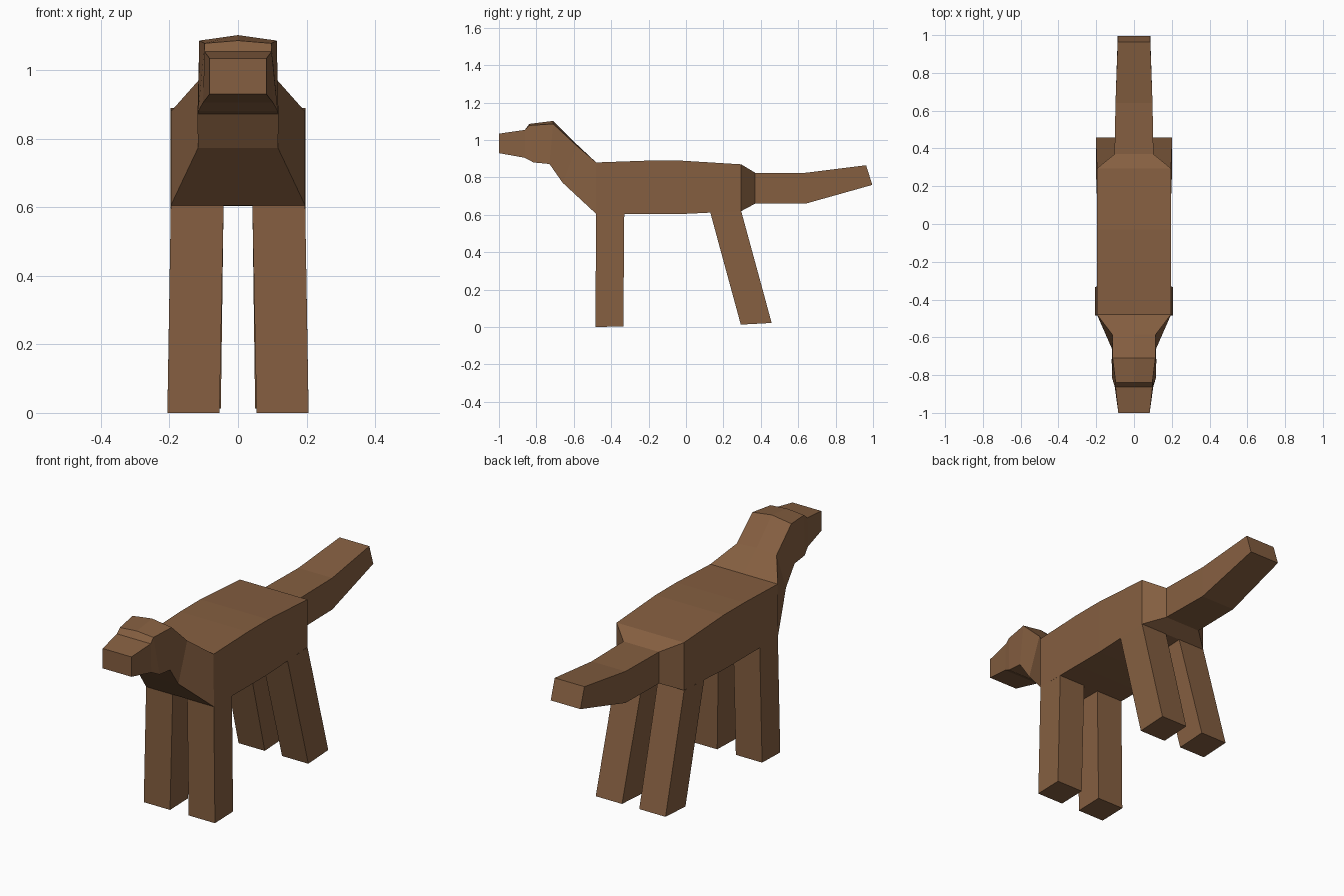
import bpy
import bmesh

cube = bpy.data.objects.get("Cube")
if cube:
    bpy.data.objects.remove(cube, do_unlink=True)

# Single brown coat
coat = bpy.data.materials.new("brown coat")
coat.use_nodes = True
BROWN = (0.235, 0.114, 0.052, 1.0)
coat.diffuse_color = BROWN
coat.node_tree.nodes["Principled BSDF"].inputs["Base Color"].default_value = BROWN


def loft(name, rings, cap_start=True, cap_end=True):
    """Skin a row of closed rings and cap the chosen ends."""
    bm = bmesh.new()
    loops = [[bm.verts.new(p) for p in ring] for ring in rings]
    for a, b in zip(loops, loops[1:]):
        for i in range(len(a)):
            j = (i + 1) % len(a)
            bm.faces.new((a[i], a[j], b[j], b[i]))
    if cap_start:
        bm.faces.new(loops[0][::-1])
    if cap_end:
        bm.faces.new(loops[-1])
    bmesh.ops.recalc_face_normals(bm, faces=bm.faces)
    mesh = bpy.data.meshes.new(name)
    bm.to_mesh(mesh)
    bm.free()
    mesh.materials.append(coat)
    obj = bpy.data.objects.new(name, mesh)
    bpy.context.collection.objects.link(obj)
    return obj


def section(yt, zt, wt, yb, zb, wb, ridge=0.0):
    """Body cross-section: top edge with a raised middle, and bottom edge."""
    return [(-wb, yb, zb), (wb, yb, zb), (wt, yt, zt),
            (0, yt, zt + ridge), (-wt, yt, zt)]


# Sections shared between neighbouring parts
tail_base = section(0.37, 0.825, 0.103, 0.37, 0.66, 0.103)
shoulder = section(-0.48, 0.88, 0.195, -0.48, 0.605, 0.196)
nape = section(-0.585, 0.97, 0.115, -0.66, 0.772, 0.117, 0.008)

# Tail
loft("tail", [
    section(0.963, 0.865, 0.086, 0.996, 0.76, 0.086),
    section(0.64, 0.825, 0.098, 0.64, 0.66, 0.098),
    tail_base], cap_end=False)

# Torso, from the tapered rump to the shoulders
loft("torso", [
    tail_base,
    section(0.295, 0.87, 0.195, 0.295, 0.62, 0.195),
    section(-0.03, 0.89, 0.197, -0.03, 0.604, 0.197),
    section(-0.20, 0.89, 0.197, -0.20, 0.604, 0.197),
    shoulder], cap_start=False, cap_end=False)

# Neck
loft("neck", [shoulder, nape], cap_start=False, cap_end=False)

# Head with crown, brow, and muzzle
loft("head", [
    nape,
    section(-0.71, 1.086, 0.113, -0.73, 0.872, 0.118, 0.016),
    section(-0.838, 1.078, 0.097, -0.815, 0.880, 0.116, 0.008),
    section(-0.862, 1.054, 0.098, -0.862, 0.905, 0.102),
    section(-1.0, 1.034, 0.083, -1.0, 0.930, 0.083)], cap_start=False)


def leg(name, side, top, bottom):
    """Each end: back-y, back-z, front-y, front-z, inner-x, outer-x."""
    rings = [[(side * xi, yb, zb), (side * xo, yb, zb),
              (side * xo, yf, zf), (side * xi, yf, zf)]
             for yb, zb, yf, zf, xi, xo in (top, bottom)]
    loft(name, rings, cap_start=False)


# Four legs: upright in front, raked backwards behind
for word, side in (("left", 1), ("right", -1)):
    leg("front_leg_" + word, side,
        (-0.33, 0.605, -0.48, 0.605, 0.042, 0.196),
        (-0.335, 0.004, -0.485, 0.0, 0.054, 0.206))
    leg("hind_leg_" + word, side,
        (0.295, 0.62, 0.13, 0.612, 0.042, 0.196),
        (0.458, 0.022, 0.293, 0.013, 0.05, 0.202))
